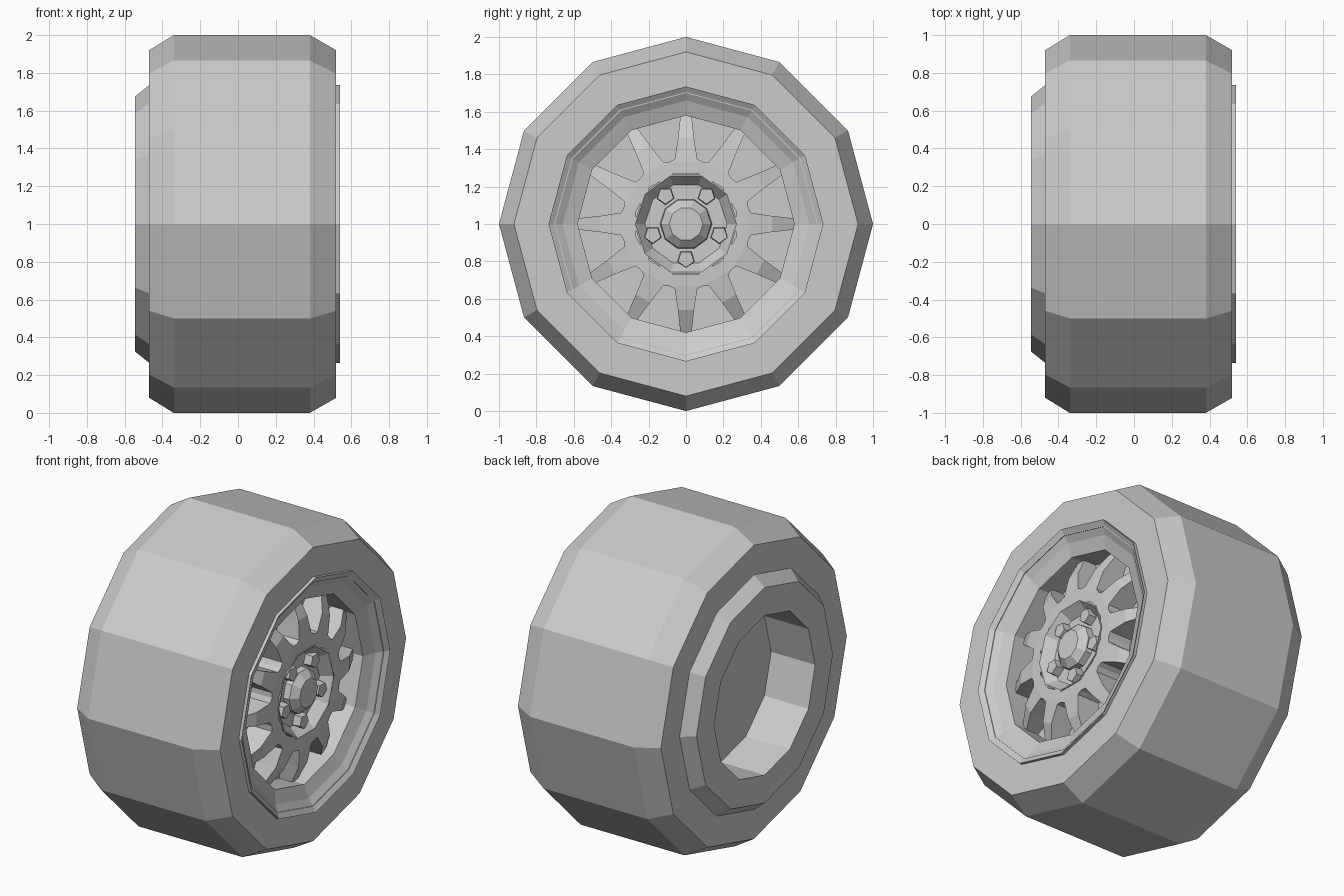
import bpy
import bmesh
from math import pi, tan, radians
from mathutils import Matrix, Vector

cube = bpy.data.objects.get("Cube")
if cube:
    bpy.data.objects.remove(cube)

grey = bpy.data.materials.new("plain grey")
grey.use_nodes = True
colour = (0.6, 0.6, 0.6, 1)
grey.diffuse_color = colour
grey.node_tree.nodes["Principled BSDF"].inputs["Base Color"].default_value = colour

AXLE = Vector((0, 0, 1))


def finish(name, bm, offset=AXLE):
    bmesh.ops.remove_doubles(bm, verts=bm.verts, dist=0.0005)
    bmesh.ops.recalc_face_normals(bm, faces=bm.faces)
    mesh = bpy.data.meshes.new(name)
    bm.to_mesh(mesh)
    bm.free()
    mesh.materials.append(grey)
    obj = bpy.data.objects.new(name, mesh)
    obj.location = offset
    bpy.context.collection.objects.link(obj)
    return obj


def lathe(name, profile, sides, offset=AXLE, turn=0):
    """Spin a closed outline of (x, radius) points about the x axis."""
    bm = bmesh.new()
    rings = []
    for k in range(sides):
        spin = Matrix.Rotation(turn + 2 * pi * k / sides, 3, 'X')
        rings.append([bm.verts.new(spin @ Vector((x, r, 0))) for x, r in profile])
    for k, ring in enumerate(rings):
        after = rings[(k + 1) % sides]
        for i in range(len(profile)):
            j = (i + 1) % len(profile)
            if profile[i][1] or profile[j][1]:
                quad = [ring[i], ring[j], after[j], after[i]]
                bm.faces.new(quad)
    bmesh.ops.dissolve_degenerate(bm, dist=0.0005, edges=bm.edges)
    return finish(name, bm, offset)


# Tyre with bevelled shoulders
lathe("tyre", [(-0.47, 0.7), (-0.47, 0.92), (-0.34, 1), (0.38, 1),
               (0.52, 0.92), (0.52, 0.7)], 12)

# Rim: rear drum with a deep well, front lip and the dish behind the spokes
lathe("rim", [(-0.24, 0), (-0.24, 0.5), (-0.545, 0.5), (-0.545, 0.675),
              (-0.47, 0.735), (0.54, 0.735), (0.49, 0.66), (0.46, 0.58),
              (0.31, 0.58), (0.31, 0)], 12)

# Spokes: a tapering sector with sloped tip, repeated around the axle
edge = tan(radians(15))
rows = [(0.266, 0.266 * edge, 0.47), (0.332, 0.332 * edge, 0.468),
        (0.347, 0.06, 0.466), (0.46, 0.043, 0.45), (0.58, 0.03, 0.39)]
bm = bmesh.new()
for k in range(12):
    spin = Matrix.Rotation(k * pi / 6, 3, 'X')

    def vert(x, u, w):
        return bm.verts.new(spin @ Vector((x, u, w)))

    front = [(vert(x, u, -w), vert(x, u, w)) for u, w, x in rows]
    back = [(vert(0.31, u, -w), vert(0.31, u, w)) for u, w, x in rows]
    for i in range(len(rows) - 1):
        bm.faces.new((front[i][0], front[i + 1][0], front[i + 1][1], front[i][1]))
        if i > 0:
            for s in (0, 1):
                bm.faces.new((front[i][s], front[i + 1][s], back[i + 1][s], back[i][s]))
finish("spokes", bm)

# Recessed hub and raised centre cap
lathe("hub", [(0.31, 0), (0.31, 0.278), (0.474, 0.278), (0.474, 0.27),
              (0.41, 0.22), (0.41, 0)], 10)
lathe("centre_cap", [(0.4, 0), (0.4, 0.14), (0.45, 0.135), (0.49, 0.09), (0.49, 0)], 10)

# Five lug nuts
for k in range(5):
    angle = radians(54 + 72 * k)
    place = Matrix.Rotation(angle, 3, 'X') @ Vector((0, 0.187, 0))
    lathe(f"lug_nut_{k + 1}", [(0.4, 0), (0.4, 0.05), (0.46, 0.045), (0.46, 0)],
          5, AXLE + place, angle)
